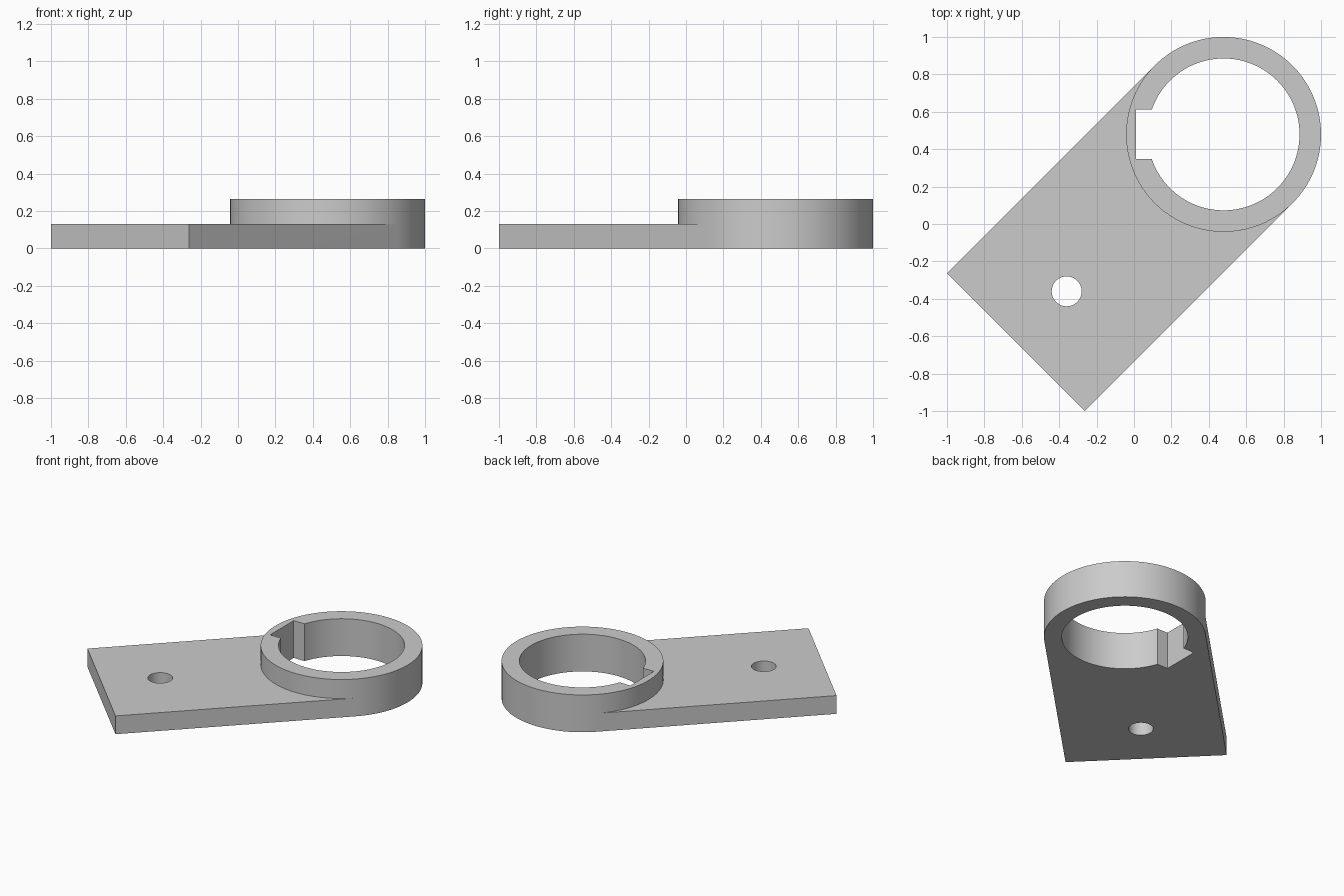
import bpy
import bmesh
from math import radians, sin, cos, pi, sqrt

C = 0.479            # ring centre on both x and y
R, BORE = 0.521, 0.406
PLATE_H, RING_H = 0.13, 0.265
END = -0.6316        # middle of the plate's free end on both axes
HOLE, HOLE_R = -0.36, 0.08

cube = bpy.data.objects.get("Cube")
if cube:
    bpy.data.objects.remove(cube, do_unlink=True)

grey = bpy.data.materials.new("plain_grey")
grey.use_nodes = True
grey.diffuse_color = (0.6, 0.6, 0.6, 1)
bsdf = next(n for n in grey.node_tree.nodes if n.type == 'BSDF_PRINCIPLED')
bsdf.inputs["Base Color"].default_value = grey.diffuse_color


def prism(name, outline, z0, z1):
    """Extrude a counter-clockwise outline from z0 to z1."""
    bm = bmesh.new()
    base = bm.faces.new([bm.verts.new((x, y, z0)) for x, y in outline])
    top = bmesh.ops.extrude_face_region(bm, geom=[base])["geom"]
    for v in top:
        if isinstance(v, bmesh.types.BMVert):
            v.co.z = z1
    bmesh.ops.recalc_face_normals(bm, faces=bm.faces)
    mesh = bpy.data.meshes.new(name)
    bm.to_mesh(mesh)
    bm.free()
    mesh.materials.append(grey)
    obj = bpy.data.objects.new(name, mesh)
    bpy.context.collection.objects.link(obj)
    return obj


def circle(cx, cy, r, n=128):
    return [(cx + r * cos(2 * pi * i / n), cy + r * sin(2 * pi * i / n))
            for i in range(n)]


def combine(target, tool, operation):
    """Apply a boolean and delete the tool."""
    mod = target.modifiers.new(operation.lower(), 'BOOLEAN')
    mod.operation, mod.object, mod.solver = operation, tool, 'EXACT'
    bpy.context.view_layer.objects.active = target
    bpy.ops.object.modifier_apply(modifier=mod.name)
    bpy.data.objects.remove(tool, do_unlink=True)


# Diagonal plate, tangent to the ring on both sides
d = R / sqrt(2)
plate = [(END - d, END + d), (END + d, END - d), (C + d, C - d), (C - d, C + d)]
bracket = prism("keyed_ring_bracket", plate, 0, PLATE_H)

# Raised collar
combine(bracket, prism("collar", circle(C, C, R), 0, RING_H), 'UNION')

# Bore, keyway and bolt hole
combine(bracket, prism("bore", circle(C, C, BORE), -0.1, 0.4), 'DIFFERENCE')
key = [(0.01, 0.347), (C, 0.347), (C, 0.611), (0.01, 0.611)]
combine(bracket, prism("keyway", key, -0.1, 0.4), 'DIFFERENCE')
combine(bracket, prism("bolt_hole", circle(HOLE, HOLE, HOLE_R, 64), -0.1, 0.4),
        'DIFFERENCE')

# Smooth round walls with sharp rims
bpy.ops.object.select_all(action='DESELECT')
bracket.select_set(True)
bpy.context.view_layer.objects.active = bracket
bpy.ops.object.shade_smooth_by_angle(angle=radians(30))
